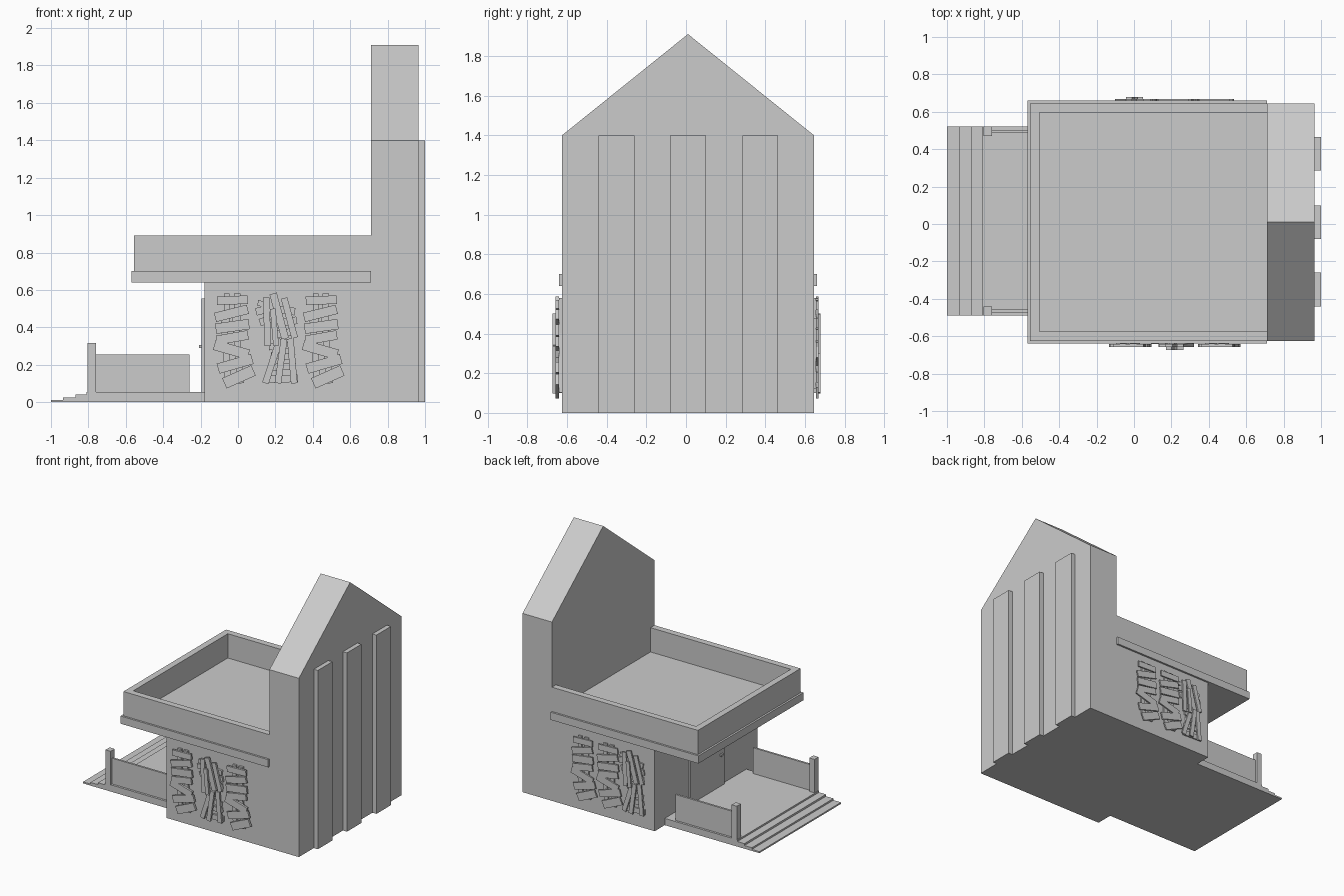
import bpy, bmesh
from math import radians
from mathutils import Matrix, Vector

if "Cube" in bpy.data.objects:
    bpy.data.objects.remove(bpy.data.objects["Cube"])

CY = 0.01              # centre line of the house
Y0, Y1 = -0.625, 0.645  # side walls


def box(name, x0, x1, y0, y1, z0, z1):
    bm = bmesh.new()
    m = Matrix.Translation(((x0 + x1) / 2, (y0 + y1) / 2, (z0 + z1) / 2)) @ \
        Matrix.Diagonal((x1 - x0, y1 - y0, z1 - z0, 1))
    bmesh.ops.create_cube(bm, size=1, matrix=m)
    return finish(name, bm)


def prism(name, pts, axis, a, b):
    """Extrude a closed profile along x, y or z from a to b."""
    put = {'x': lambda u, v: (a, u, v), 'y': lambda u, v: (u, a, v),
           'z': lambda u, v: (u, v, a)}[axis]
    bm = bmesh.new()
    face = bm.faces.new([bm.verts.new(put(u, v)) for u, v in pts])
    new = bmesh.ops.extrude_face_region(bm, geom=[face])['geom']
    d = Vector([(b - a) if k == axis else 0 for k in 'xyz'])
    bmesh.ops.translate(bm, vec=d, verts=[g for g in new if isinstance(g, bmesh.types.BMVert)])
    return finish(name, bm)


def finish(name, bm):
    bmesh.ops.recalc_face_normals(bm, faces=bm.faces)
    me = bpy.data.meshes.new(name)
    bm.to_mesh(me)
    bm.free()
    ob = bpy.data.objects.new(name, me)
    bpy.context.collection.objects.link(ob)
    return ob


def u_shape(x0, x1, y0, y1, t):
    """Three-sided wall outline, open towards +x."""
    return [(x1, y0), (x0, y0), (x0, y1), (x1, y1),
            (x1, y1 - t), (x0 + t, y1 - t), (x0 + t, y0 + t), (x1, y0 + t)]


# House body and tall gabled facade
box("ground_floor", -0.18, 0.71, Y0, Y1, 0, 0.64)
prism("gabled_tower", [(Y0, 0), (Y1, 0), (Y1, 1.4), (CY, 1.91), (Y0, 1.4)], 'x', 0.71, 0.965)
for i, y in enumerate((-0.35, 0.01, 0.375)):
    box(f"pilaster_{i}", 0.965, 1.0, y - 0.09, y + 0.09, 0, 1.4)

# Overhanging roof terrace with parapet and trim
box("terrace_floor", -0.52, 0.71, Y0 + 0.02, Y1 - 0.02, 0.64, 0.70)
prism("terrace_parapet", u_shape(-0.555, 0.71, Y0, Y1, 0.05), 'z', 0.64, 0.89)
prism("terrace_trim", u_shape(-0.57, 0.71, Y0 - 0.015, Y1 + 0.015, 0.015), 'z', 0.64, 0.70)

# Porch deck with shallow steps
steps = [(-0.18, 0), (-1, 0), (-1, 0.012), (-0.935, 0.012), (-0.935, 0.025), (-0.87, 0.025),
         (-0.87, 0.04), (-0.81, 0.04), (-0.81, 0.053), (-0.18, 0.053)]
prism("porch_deck", steps, 'y', -0.49, 0.52)

# Porch posts and side panels, one per side
for side, s in (("front", -1), ("back", 1)):
    y = CY + 0.005 + s * 0.48
    box(f"porch_post_{side}", -0.805, -0.76, y - 0.025, y + 0.025, 0.05, 0.315)
    box(f"porch_panel_{side}", -0.76, -0.26, y - 0.008, y + 0.008, 0.05, 0.255)

# Door and handle
box("door", -0.195, -0.18, CY - 0.21, CY + 0.21, 0.05, 0.555)
box("door_handle", -0.208, -0.195, -0.17, -0.14, 0.29, 0.305)

# Wall decorations made of planks: x, z, width, height, tilt, layer
STACK = [(-0.03, 0.50, 0.03, 0.16, 0, 0), (0.025, 0.49, 0.035, 0.18, 0, 0),
         (-0.035, 0.30, 0.035, 0.36, 4, 0), (0.03, 0.28, 0.035, 0.36, 5, 0),
         (0, 0.545, 0.165, 0.045, 2, 1), (-0.005, 0.475, 0.18, 0.05, 14, 1),
         (0.0, 0.405, 0.18, 0.055, 8, 1), (0.0, 0.345, 0.17, 0.05, 10, 1),
         (-0.005, 0.28, 0.19, 0.055, -16, 1), (0.015, 0.205, 0.19, 0.055, 16, 1),
         (0.035, 0.135, 0.17, 0.06, 24, 1)]
FAN = [(-0.075, 0.49, 0.06, 0.04, 15, 0), (-0.055, 0.435, 0.06, 0.04, 18, 0),
       (-0.065, 0.525, 0.06, 0.03, -10, 0), (0.06, 0.49, 0.09, 0.04, -8, 0),
       (0.07, 0.43, 0.09, 0.04, 10, 0), (0.05, 0.37, 0.12, 0.04, 8, 0),
       (0.025, 0.30, 0.12, 0.035, 5, 0), (0.04, 0.245, 0.13, 0.035, -5, 0),
       (0.035, 0.19, 0.15, 0.035, 4, 0), (0.035, 0.125, 0.17, 0.04, 2, 0),
       (-0.045, 0.43, 0.035, 0.26, 2, 1), (0.02, 0.46, 0.04, 0.25, 15, 1),
       (0.075, 0.45, 0.035, 0.22, 15, 1), (-0.005, 0.40, 0.03, 0.20, 5, 2),
       (-0.015, 0.22, 0.035, 0.25, -18, 1), (0.03, 0.22, 0.035, 0.24, -8, 2),
       (0.09, 0.22, 0.035, 0.24, 5, 1)]


def planks(name, plan, cx, s):
    """Boards fixed to the front (s=-1) or back (s=1) wall."""
    bm = bmesh.new()
    wall = Y0 if s < 0 else Y1
    turn = Matrix.Rotation(radians(180 if s > 0 else 0), 4, 'Z')
    gap = 0.016 if s < 0 else 0.011
    for x, z, w, h, tilt, layer in plan:
        m = Matrix.Translation((cx, wall, 0)) @ turn @ \
            Matrix.Translation((x, -gap * (layer + 0.5), z)) @ \
            Matrix.Rotation(radians(-tilt), 4, 'Y') @ Matrix.Diagonal((w, gap, h, 1))
        if 'fan' in name:   # fan boards lean the opposite way
            m = Matrix.Translation((cx, wall, 0)) @ turn @ \
                Matrix.Translation((x, -gap * (layer + 0.5), z)) @ \
                Matrix.Rotation(radians(-tilt), 4, 'Y') @ Matrix.Diagonal((w, gap, h, 1))
        bmesh.ops.create_cube(bm, size=1, matrix=m)
    finish(name, bm)


planks("front_plank_stack_left", STACK, -0.03, -1)
planks("front_plank_fan", FAN, 0.2, -1)
planks("front_plank_stack_right", STACK, 0.445, -1)
planks("back_plank_fan", FAN, 0.02, 1)
planks("back_plank_stack_middle", STACK, 0.21, 1)
planks("back_plank_stack_right", STACK, 0.43, 1)
